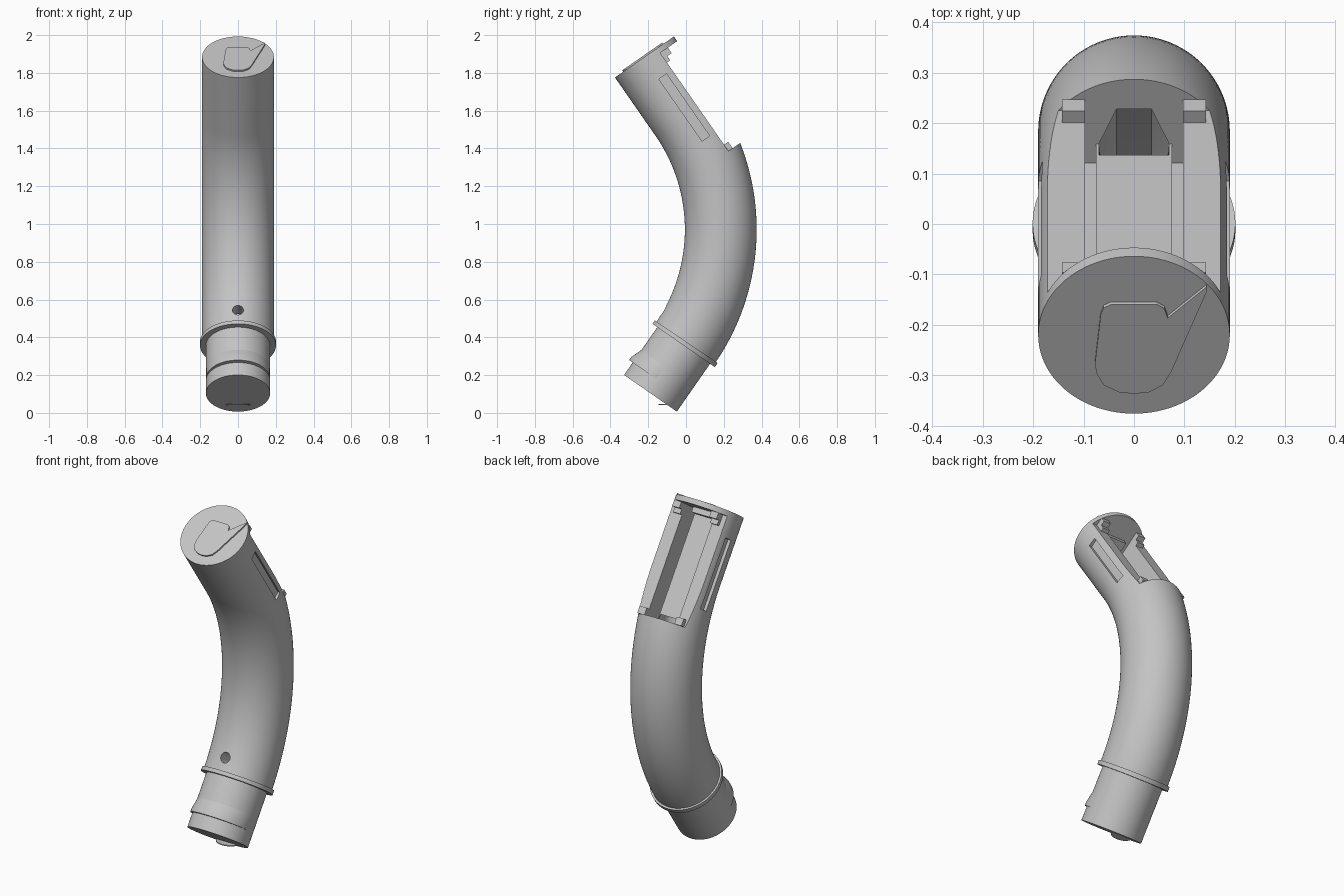
import bpy, bmesh
from math import radians, sin, cos, pi
from mathutils import Matrix, Vector

cube = bpy.data.objects.get("Cube")
if cube:
    bpy.data.objects.remove(cube, do_unlink=True)

GREY = bpy.data.materials.new("plain_grey")
GREY.use_nodes = True
GREY.diffuse_color = (0.55, 0.55, 0.55, 1)
GREY.node_tree.nodes["Principled BSDF"].inputs["Base Color"].default_value = (0.55, 0.55, 0.55, 1)

# Centreline: straight top, bend, straight bottom
BEND = radians(34.8)
R = 1.059
TOP = 0.376
ARC_END = TOP + 2 * R * BEND
END = ARC_END + 0.32
RADIUS = 0.19
CENTRE = Vector((0, -0.875, 0.971))


def frame(s):
    """Local axes at distance s below the top: x sideways, y to the outer back, z along the tube."""
    t = min(max(s, TOP), ARC_END)
    phi = BEND - (t - TOP) / R
    n = Vector((0, cos(phi), sin(phi)))
    a = Vector((0, -sin(phi), cos(phi)))
    m = Matrix((Vector((1, 0, 0)), n, a)).transposed().to_4x4()
    m.translation = CENTRE + n * R + a * (t - s)
    return m


def down(u, off=0.0):
    """Frame on the straight line that continues the top section."""
    return frame(0) @ Matrix.Translation((0, off, -u))


def span(a, b, count):
    return [a + (b - a) * i / count for i in range(count + 1)]


def circle(r, count=96):
    return [(r * cos(2 * pi * i / count), r * sin(2 * pi * i / count)) for i in range(count)]


def loft(name, section, frames):
    bm = bmesh.new()
    rings = [[bm.verts.new(f @ Vector((x, y, 0))) for x, y in section] for f in frames]
    for a, b in zip(rings, rings[1:]):
        for i in range(len(section)):
            j = (i + 1) % len(section)
            bm.faces.new((a[i], a[j], b[j], b[i]))
    bm.faces.new(rings[0])
    bm.faces.new(rings[-1])
    bmesh.ops.recalc_face_normals(bm, faces=bm.faces)
    me = bpy.data.meshes.new(name)
    bm.to_mesh(me)
    bm.free()
    me.materials.append(GREY)
    ob = bpy.data.objects.new(name, me)
    bpy.context.collection.objects.link(ob)
    return ob


def block(name, x0, x1, o0, o1, u0, u1):
    return loft(name, [(x0, o0), (x1, o0), (x1, o1), (x0, o1)], [down(u0), down(u1)])


def activate(ob):
    bpy.ops.object.select_all(action="DESELECT")
    ob.select_set(True)
    bpy.context.view_layer.objects.active = ob


def carve(body, cutter):
    cutter.hide_render = True
    activate(body)
    mod = body.modifiers.new("cut", "BOOLEAN")
    mod.operation = "DIFFERENCE"
    mod.solver = "EXACT"
    mod.object = cutter
    bpy.ops.object.modifier_apply(modifier=mod.name)
    bpy.data.objects.remove(cutter, do_unlink=True)


def smooth(ob):
    activate(ob)
    bpy.ops.object.shade_smooth_by_angle(angle=radians(30))


# Main tube
tube = loft("bent_tube", circle(RADIUS), [frame(s) for s in [0] + span(TOP, ARC_END, 48)])

# Back opening with a stepped compartment
WALL = 0.03
FAR = 0.663
LEDGE = 0.081
carve(tube, block("opening_cutter", -0.3, 0.3, LEDGE, 0.4, WALL, FAR))
carve(tube, block("compartment_cutter", -0.097, 0.097, -0.046, 0.3, WALL, FAR))
trough = [(0.075, 0)] + [(0.075 * cos(a), -0.06 - 0.075 * sin(a)) for a in span(0, pi, 20)] + [(-0.075, 0)]
carve(tube, loft("trough_cutter", trough, [down(WALL), down(FAR)]))

# Passage running on down the tube
bore = [(0.069 * cos(a), -0.03 - 0.066 * sin(a)) for a in span(0, pi, 20)]
bore += [(-0.069, 0.04), (-0.035, 0.12), (0.035, 0.12), (0.069, 0.04)]
carve(tube, loft("bore_cutter", bore, [frame(s) for s in span(0.62, 1.6, 30)]))

# Long side slots
for side in (-1, 1):
    x0, x1 = sorted((side * 0.172, side * 0.25))
    carve(tube, block("slot_cutter", x0, x1, -0.004, 0.045, 0.14, 0.54))

# Round hole low on the front
hole = frame(1.563) @ Matrix.Rotation(pi / 2, 4, "X")
carve(tube, loft("hole_cutter", circle(0.029, 32),
                 [hole @ Matrix.Translation((0, 0, d)) for d in (0.25, 0.08)]))
smooth(tube)

# Clips at the corners of the opening
for side, word in ((-1, "right"), (1, "left")):
    x0, x1 = sorted((side * 0.097, side * 0.143))
    block(word + "_lower_clip", x0, x1, LEDGE - 0.01, 0.108, 0.622, 0.662)
    block(word + "_upper_clip", x0, x1, LEDGE - 0.01, 0.13, WALL, 0.065)
    block(word + "_upper_clip_step", x0, x1, LEDGE - 0.01, 0.102, 0.065, 0.092)
block("contact_block", -0.06, 0.06, 0.01, 0.06, WALL, 0.06)

# Raised outline plate on the end cap
plate = [(-0.065, 0.062), (-0.05, 0.08), (0.052, 0.08), (0.068, 0.045), (0.145, 0.12),
         (0.145, 0.14), (0.145, 0.12), (0.07, -0.096)]
plate = [(-0.066, 0.055), (-0.06, 0.072), (-0.045, 0.08), (0.045, 0.08), (0.06, 0.07),
         (0.067, 0.047), (0.144, 0.184 - 0.062), (0.144, 0.13 - 0.02), (0.073, -0.085),
         (0.057, -0.115), (0.03, -0.132), (0, -0.136), (-0.03, -0.132), (-0.06, -0.115),
         (-0.075, -0.085), (-0.077, -0.06)]
loft("cap_plate", plate, [down(-0.009), down(0.002)])

# Collar and plug
smooth(loft("collar", circle(0.201), [frame(ARC_END - 0.012), frame(ARC_END + 0.012)]))
smooth(loft("plug", circle(0.17), [frame(ARC_END - 0.01), frame(END)]))

# Snap ridge on the front of the plug, ramping out to a ledge
ridge = [frame(END - 0.165), frame(END - 0.1) @ Matrix.Translation((0, -0.024, 0)),
         frame(END - 0.08) @ Matrix.Translation((0, -0.024, 0))]
smooth(loft("snap_ridge", circle(0.169), ridge))

# Thin rounded tongue under the plug
tongue = [(0.065 * cos(a), -0.1 - 0.045 * sin(a)) for a in span(0, pi, 24)]
loft("plug_tongue", tongue, [Matrix.Translation((0, 0, z)) for z in (0.041, 0.047)])
